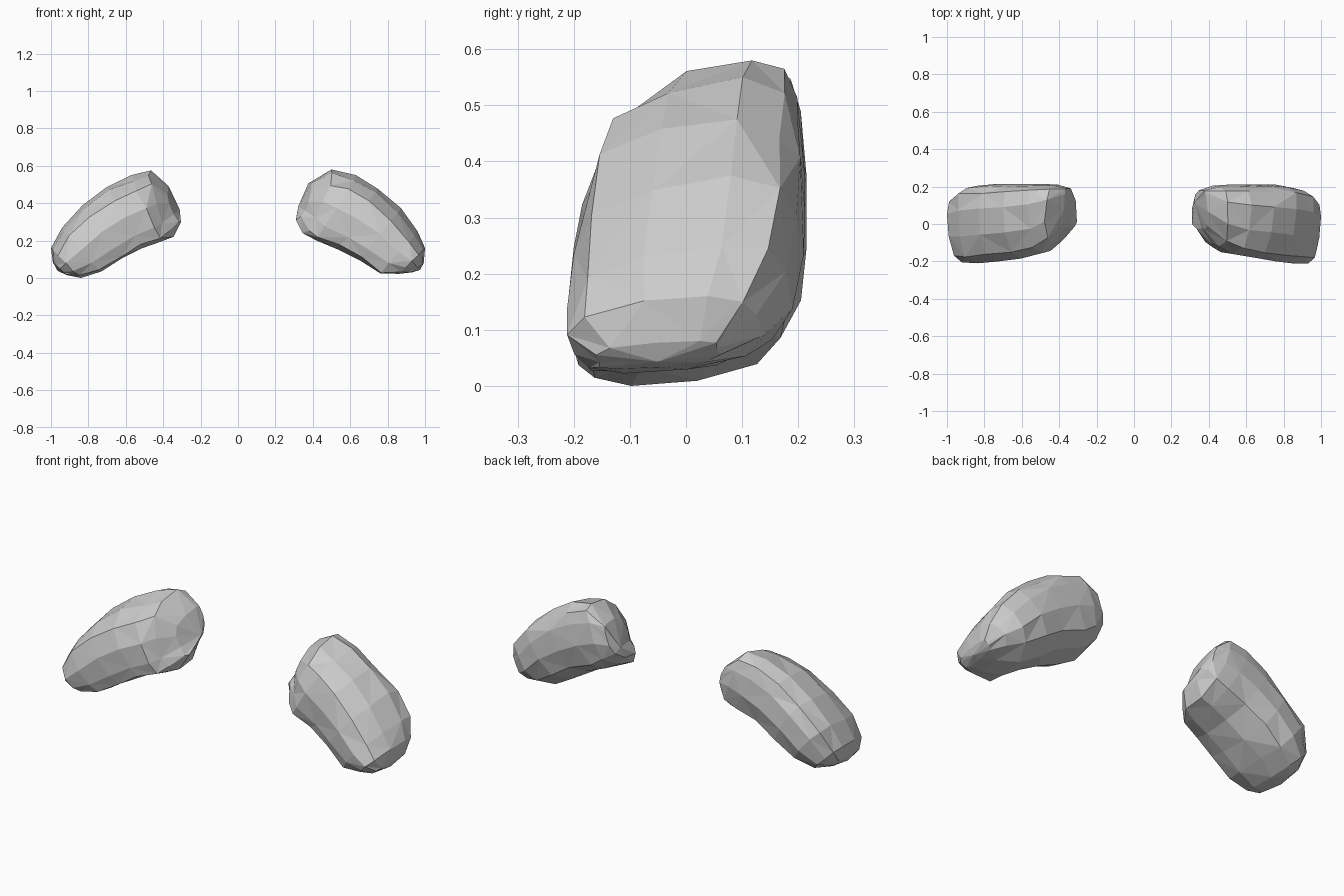
import bpy, bmesh, math, random
from mathutils import Vector

if "Cube" in bpy.data.objects:
    bpy.data.objects.remove(bpy.data.objects["Cube"])

SIDES = 12

# Each station from outer tip to inner end:
# (upper edge x, z, lower edge x, z, front y, back y), x measured outward
LEFT = [
    (0.990, 0.085, 0.915, 0.015, -0.16, 0.07),
    (1.000, 0.16, 0.84, 0.000, -0.205, 0.16),
    (0.940, 0.27, 0.73, 0.035, -0.21, 0.205),
    (0.830, 0.39, 0.62, 0.105, -0.20, 0.215),
    (0.700, 0.487, 0.51, 0.160, -0.185, 0.215),
    (0.570, 0.55, 0.41, 0.195, -0.155, 0.215),
    (0.465, 0.575, 0.345, 0.220, -0.10, 0.210),
    (0.370, 0.49, 0.305, 0.300, -0.02, 0.190),
]
RIGHT = [
    (0.993, 0.08, 0.93, 0.030, -0.16, 0.06),
    (1.000, 0.16, 0.86, 0.022, -0.212, 0.14),
    (0.960, 0.25, 0.76, 0.025, -0.212, 0.190),
    (0.870, 0.375, 0.65, 0.095, -0.20, 0.210),
    (0.750, 0.475, 0.54, 0.150, -0.18, 0.212),
    (0.630, 0.55, 0.42, 0.200, -0.16, 0.212),
    (0.500, 0.58, 0.345, 0.240, -0.12, 0.205),
    (0.385, 0.51, 0.310, 0.310, -0.03, 0.180),
]


def rounded(v, power):
    return math.copysign(abs(v) ** power, v)


def lobe(name, stations, side, seed):
    rng = random.Random(seed)
    bm = bmesh.new()
    rings = []
    for i, (ux, uz, lx, lz, y0, y1) in enumerate(stations):
        ring = []
        power = 1.0 if i < 2 else 0.85
        jitter = 0.0 if i == 0 else 0.004 if i == 1 else 0.011
        slant = 0.03 if i > 5 else 0.0
        for k in range(SIDES):
            a = 2 * math.pi * k / SIDES
            c, s = rounded(math.cos(a), power), rounded(math.sin(a), power)
            # inner end is cut at a slant, its front face set back
            x = (ux + lx) / 2 + (ux - lx) / 2 * s - slant * min(c, 0)
            z = (uz + lz) / 2 + (uz - lz) / 2 * s
            # crest leans back, underside leans forward
            y = (y0 + y1) / 2 + (y1 - y0) / 2 * c + 0.075 * s * (1 - c * c)
            if k % 3:
                x += rng.uniform(-jitter, jitter)
                z += rng.uniform(-jitter, jitter)
                y += rng.uniform(-jitter, jitter) / 2
            ring.append(bm.verts.new((side * min(x, 1), y, max(z, 0))))
        rings.append(ring)

    # faceted skin with alternating diagonals
    for i, (r, q) in enumerate(zip(rings, rings[1:])):
        for k in range(SIDES):
            n = (k + 1) % SIDES
            a, b, c, d = r[k], r[n], q[n], q[k]
            tris = ((a, b, c), (a, c, d)) if (i + k) % 2 else ((a, b, d), (b, c, d))
            for t in tris:
                bm.faces.new(t)

    # blunt domed ends
    for ring, push in ((rings[0], (0.012, 0, -0.012)), (rings[-1], (-0.035, 0.04, -0.03))):
        mid = sum((v.co for v in ring), Vector()) / SIDES
        tip = bm.verts.new(mid + Vector((side * push[0], push[1], push[2])))
        for k in range(SIDES):
            bm.faces.new((ring[k], ring[(k + 1) % SIDES], tip))

    bmesh.ops.recalc_face_normals(bm, faces=bm.faces)
    mesh = bpy.data.meshes.new(name)
    bm.to_mesh(mesh)
    bm.free()
    bpy.context.collection.objects.link(bpy.data.objects.new(name, mesh))


# Two faceted bean-shaped lobes
lobe("left_lobe", LEFT, -1, 3)
lobe("right_lobe", RIGHT, 1, 8)
